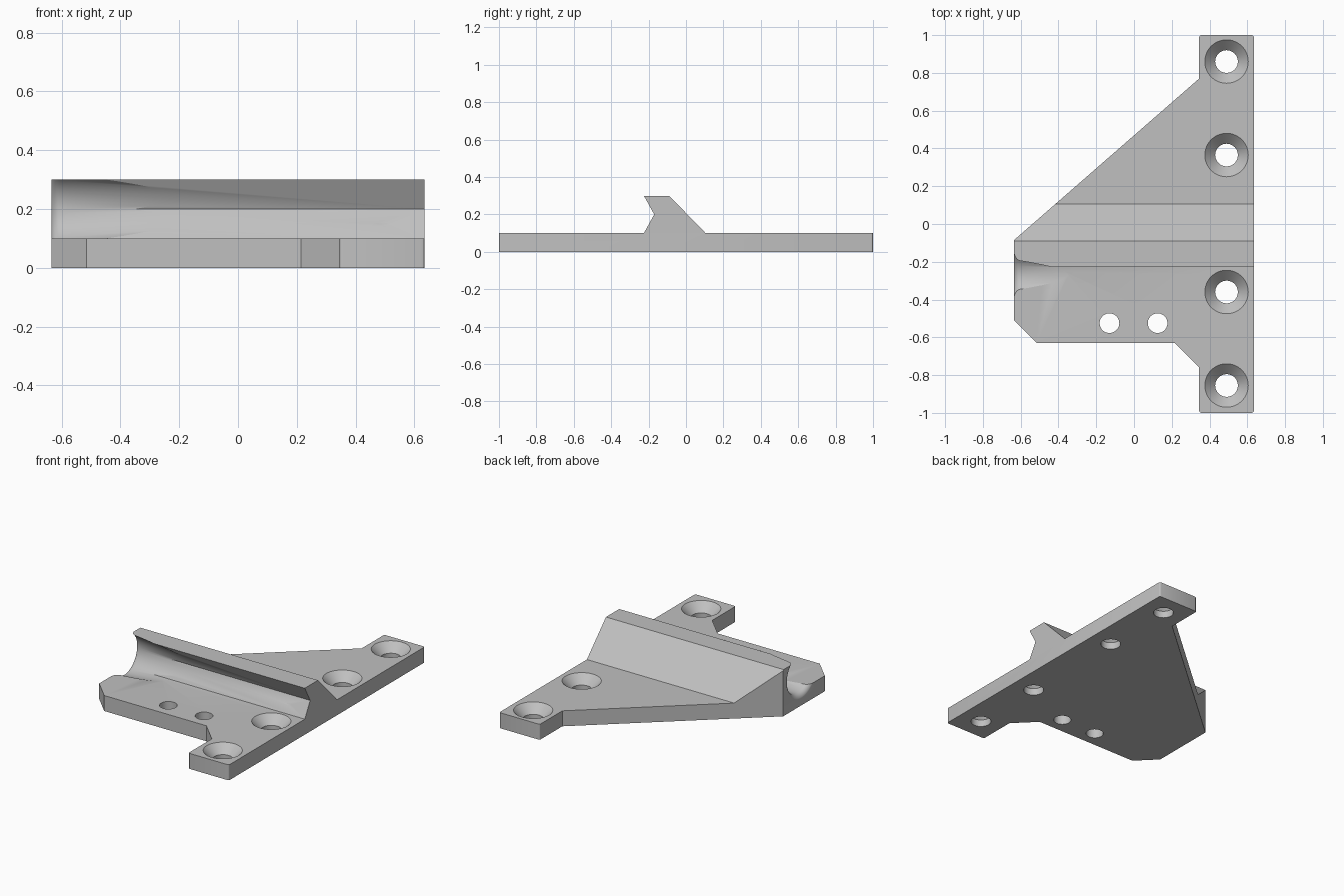
import bpy, bmesh, math
from mathutils import Matrix

cube = bpy.data.objects.get("Cube")
if cube:
    bpy.data.objects.remove(cube, do_unlink=True)

gray = bpy.data.materials.new("plain gray")
gray.use_nodes = True
color = (0.53, 0.53, 0.53, 1)
gray.diffuse_color = color
gray.node_tree.nodes["Principled BSDF"].inputs["Base Color"].default_value = color


def make_object(name, bm):
    bmesh.ops.recalc_face_normals(bm, faces=bm.faces)
    mesh = bpy.data.meshes.new(name)
    bm.to_mesh(mesh)
    bm.free()
    mesh.materials.append(gray)
    obj = bpy.data.objects.new(name, mesh)
    bpy.context.collection.objects.link(obj)
    return obj


def prism(points, offset):
    """Extrude a closed loop of 3D points."""
    bm = bmesh.new()
    face = bm.faces.new([bm.verts.new(p) for p in points])
    moved = bmesh.ops.extrude_face_region(bm, geom=[face])["geom"]
    bmesh.ops.translate(bm, vec=offset,
                        verts=[v for v in moved if isinstance(v, bmesh.types.BMVert)])
    return bm


def lathe(name, profile, matrix, sides=64):
    """Closed solid of revolution about z from (height, radius) pairs."""
    bm = bmesh.new()
    rings = []
    for h, r in profile:
        angles = [2 * math.pi * i / sides for i in range(sides)]
        rings.append([bm.verts.new((r * math.cos(a), r * math.sin(a), h)) for a in angles])
    for low, high in zip(rings, rings[1:]):
        for i in range(sides):
            j = (i + 1) % sides
            bm.faces.new((low[i], low[j], high[j], high[i]))
    bm.faces.new(rings[0])
    bm.faces.new(rings[-1])
    bm.transform(matrix)
    return make_object(name, bm)


def boolean(target, cutter, operation):
    mod = target.modifiers.new(operation, "BOOLEAN")
    mod.operation = operation
    mod.solver = "EXACT"
    mod.object = cutter
    bpy.context.view_layer.objects.active = target
    bpy.ops.object.modifier_apply(modifier=mod.name)
    bpy.data.objects.remove(cutter, do_unlink=True)


# Plan outline, with slightly rounded end corners
outline = [(0.635, -1), (0.635, 1), (0.345, 1), (0.345, 0.77), (-0.635, -0.085),
           (-0.635, -0.51), (-0.515, -0.63), (0.215, -0.63), (0.345, -0.76), (0.345, -1)]
bm = prism([(x, y, -0.1) for x, y in outline], (0, 0, 0.6))
corners = [e for e in bm.edges if abs(e.verts[0].co.z - e.verts[1].co.z) > 0.1
           and abs(e.verts[0].co.y) > 0.99]
bmesh.ops.bevel(bm, geom=corners, offset=0.012, segments=3, profile=0.5, affect="EDGES")
bracket = make_object("bracket_plate", bm)

# Side section: flat plate with a notched, sloped rail
section = [(-1.2, 0), (1.2, 0), (1.2, 0.1), (0.105, 0.1), (-0.09, 0.3),
           (-0.225, 0.3), (-0.17, 0.2), (-0.225, 0.1), (-1.2, 0.1)]
rail = make_object("rail_section", prism([(-1, y, z) for y, z in section], (2, 0, 0)))
boolean(bracket, rail, "INTERSECT")

# Countersunk screw holes
for y in (0.86, 0.365, -0.36, -0.855):
    hole = lathe("screw_hole", [(-0.1, 0.06), (0.045, 0.06), (0.1, 0.115), (0.15, 0.165)],
                 Matrix.Translation((0.49, y, 0)))
    boolean(bracket, hole, "DIFFERENCE")

# Plain through holes
for x in (-0.13, 0.125):
    hole = lathe("pin_hole", [(-0.1, 0.052), (0.2, 0.052)], Matrix.Translation((x, -0.525, 0)))
    boolean(bracket, hole, "DIFFERENCE")

# Flared, tapering channel at the right end of the rail
flare = [(-0.2, 0.085)]
for i in range(9):
    a = math.pi / 2 * i / 8
    flare.append((-0.6 - 0.036 * math.sin(a), 0.161 - 0.036 * math.cos(a)))
flare.append((-0.75, 0.161))
channel = lathe("flared_channel", flare,
                Matrix.Translation((0, -0.27, 0.2)) @ Matrix.Rotation(math.pi / 2, 4, "Y"))
boolean(bracket, channel, "DIFFERENCE")

# Smooth round surfaces, keep the machined edges sharp
bpy.ops.object.select_all(action="DESELECT")
bracket.select_set(True)
bpy.context.view_layer.objects.active = bracket
bpy.ops.object.shade_smooth_by_angle(angle=math.radians(25))
